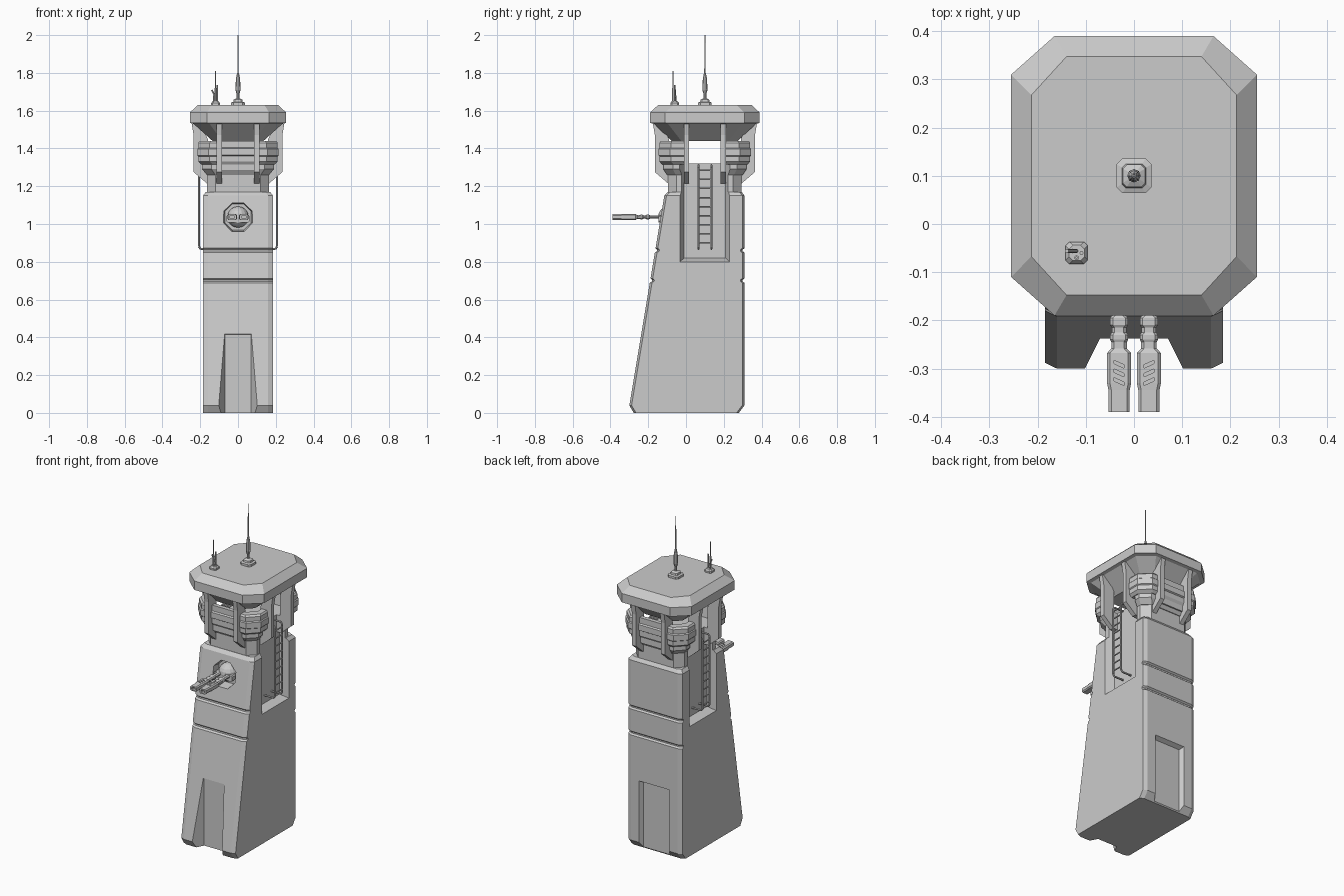
import bpy, bmesh, math
from mathutils import Vector

if "Cube" in bpy.data.objects:
    bpy.data.objects.remove(bpy.data.objects["Cube"])

GREY = (0.6, 0.6, 0.6, 1)
mat = bpy.data.materials.new("plain grey")
mat.use_nodes = True
mat.diffuse_color = GREY
mat.node_tree.nodes["Principled BSDF"].inputs["Base Color"].default_value = GREY
CY = 0.1  # depth centre of the cabin


def finish(name, bm):
    bmesh.ops.recalc_face_normals(bm, faces=bm.faces)
    me = bpy.data.meshes.new(name)
    bm.to_mesh(me)
    bm.free()
    me.materials.append(mat)
    ob = bpy.data.objects.new(name, me)
    bpy.context.collection.objects.link(ob)
    return ob


def add_loft(bm, rings):
    loops = [[bm.verts.new(p) for p in r] for r in rings]
    for a, b in zip(loops, loops[1:]):
        for i in range(len(a)):
            j = (i + 1) % len(a)
            bm.faces.new((a[i], a[j], b[j], b[i]))
    bm.faces.new(loops[0][::-1])
    bm.faces.new(loops[-1])


def loft(name, rings):
    bm = bmesh.new()
    add_loft(bm, rings)
    return finish(name, bm)


def octagon(x0, x1, y0, y1, cx, cy):
    return [(x0 + cx, y0), (x1 - cx, y0), (x1, y0 + cy), (x1, y1 - cy),
            (x1 - cx, y1), (x0 + cx, y1), (x0, y1 - cy), (x0, y0 + cy)]


def deck(hx, hy, cx, cy, z, x=0, y=CY):
    return [(a, b, z) for a, b in octagon(x - hx, x + hx, y - hy, y + hy, cx, cy)]


def upright(hx, hz, c, y, x=0, z=0):
    return [(a, y, b) for a, b in octagon(x - hx, x + hx, z - hz, z + hz, c, c)]


def box_rings(x0, x1, y0, y1, z0, z1):
    return [[(x0, y0, z), (x1, y0, z), (x1, y1, z), (x0, y1, z)] for z in (z0, z1)]


def add_rod(bm, p, q, r, r2=None, seg=8):
    p, q = Vector(p), Vector(q)
    d = q - p
    m = d.to_track_quat("Z", "Y").to_matrix().to_4x4()
    m.translation = (p + q) / 2
    bmesh.ops.create_cone(bm, cap_ends=True, segments=seg, radius1=r,
                          radius2=r if r2 is None else r2, depth=d.length, matrix=m)


def cut(obs, cutters):
    for ob in obs:
        for c in cutters:
            mod = ob.modifiers.new("cut", "BOOLEAN")
            mod.operation, mod.solver, mod.object = "DIFFERENCE", "EXACT", c
        dg = bpy.context.evaluated_depsgraph_get()
        me = bpy.data.meshes.new_from_object(ob.evaluated_get(dg))
        ob.modifiers.clear()
        ob.data = me
    for c in cutters:
        bpy.data.objects.remove(c)


# Tower body: sloping front, upright back, two grooves across both
def front(z):
    return -0.30 + (z - 0.04) / 6


def section(z, inset=0, side=0):
    hx = 0.185 - side
    return [(a, b, z) for a, b in octagon(-hx, hx, front(z) + inset, 0.31 - inset, 0.025, 0.012)]


rings = [section(0, 0.03), section(0.04)]
for g in (0.70, 0.86):
    rings += [section(g - 0.012), section(g - 0.004, 0.01),
              section(g + 0.004, 0.01), section(g + 0.012)]
rings += [section(1.15), section(1.17, 0.015, 0.015)]
body = loft("tower_body", rings)

# Neck under the cabin
neck = loft("neck", [deck(0.165, 0.195, 0.045, 0.045, z) for z in (1.16, 1.30)])
floor = loft("cabin_floor", [deck(0.165, 0.20, 0.045, 0.045, 1.26), deck(0.19, 0.22, 0.05, 0.05, 1.29),
                             deck(0.19, 0.22, 0.05, 0.05, 1.32)])

# Splayed ladder recesses on both sides
recesses = []
for s in (1, -1):
    recesses.append(loft("recess_cutter", [
        [(s * x, CY - w, z), (s * x, CY + w, z), (s * x, CY + w, 1.6), (s * x, CY - w, 1.6)]
        for x, w, z in ((0.135, 0.11, 0.82), (0.21, 0.142, 0.79))]))
cut([body, neck, floor], recesses)

# Front and back doorways and the gun port
front_door = loft("front_door_cutter", [
    [(-w, y, -0.1), (w, y, -0.1), (w, y, h), (-w, y, h)]
    for y, w, h in ((-0.232, 0.068, 0.415), (-0.32, 0.112, 0.45))])
back_door = loft("back_door_cutter", [
    [(-w, y, -0.1), (w, y, -0.1), (w, y, h), (-w, y, h)]
    for y, w, h in ((0.285, 0.09, 0.405), (0.33, 0.115, 0.43))])
GZ = 1.037
port = loft("port_cutter", [upright(r, r, r * 0.586, y, 0, GZ)
                            for r, y in ((0.07, -0.085), (0.08, -0.17))])
cut([body], [front_door, back_door, port])

# Roof with a sloping underside
loft("roof", [deck(0.135, 0.175, 0.05, 0.05, 1.44), deck(0.235, 0.27, 0.085, 0.075, 1.53),
              deck(0.255, 0.29, 0.09, 0.08, 1.535), deck(0.255, 0.29, 0.09, 0.08, 1.59),
              deck(0.213, 0.2475, 0.073, 0.08, 1.63)])

# Corner guards: a banded ring, hollowed, then opened on all four sides
bands = [(1.315, -0.02), (1.33, -0.005), (1.358, -0.005), (1.363, 0), (1.398, 0),
         (1.403, -0.005), (1.43, -0.005), (1.44, -0.012)]
guards = loft("corner_guards", [deck(0.215 + d, 0.245 + d, 0.06, 0.06, z) for z, d in bands])
hollow = loft("hollow_cutter", [deck(0.17, 0.20, 0.05, 0.05, z) for z in (1.30, 1.50)])
side_gap = loft("side_gap_cutter", box_rings(-0.5, 0.5, CY - 0.1, CY + 0.1, 1.2, 1.6))
end_gap = loft("end_gap_cutter", box_rings(-0.1, 0.1, -0.5, 0.7, 1.2, 1.6))
cut([guards], [hollow, side_gap, end_gap])

# Banded parapets at front and back
for name, s in (("front_parapet", -1), ("back_parapet", 1)):
    prof = [(0.19, 1.28), (0.222, 1.28), (0.222, 1.315), (0.232, 1.33), (0.232, 1.36),
            (0.24, 1.365), (0.24, 1.4), (0.23, 1.405), (0.23, 1.44), (0.205, 1.44), (0.19, 1.32)]
    loft(name, [[(x, CY + s * r, z) for r, z in prof] for x in (-0.1, 0.1)])

# Eight support brackets, two on each side
bm = bmesh.new()
for t in (-0.099, 0.099):
    for s in (-1, 1):
        for along_x, out, back in ((True, 0.235, 0.13), (False, 0.265, 0.185)):
            foot = out - 0.07
            prof = [(back, 1.215), (foot, 1.215), (out, 1.275), (out, 1.47), (out + 0.01, 1.53),
                    (out - 0.035, 1.53), (foot - 0.005, 1.45), (foot - 0.005, 1.32), (back, 1.32)]
            sides = []
            for w in (-0.014, 0.014):
                sides.append([(s * r, CY + t * 0.98 + w, z) if along_x else (t + w, CY + s * r, z)
                              for r, z in prof])
            add_loft(bm, sides)
finish("support_brackets", bm)

# Ladders
for name, s in (("left_ladder", 1), ("right_ladder", -1)):
    bm = bmesh.new()
    for y in (0.066, 0.134):
        path = [(0.13, 0.868), (0.198, 0.868), (0.207, 0.88), (0.207, 1.30), (0.198, 1.312), (0.13, 1.312)]
        for a, b in zip(path, path[1:]):
            add_rod(bm, (s * a[0], y, a[1]), (s * b[0], y, b[1]), 0.0055)
    for i in range(9):
        z = 0.9 + i * 0.048
        add_rod(bm, (s * 0.207, 0.066, z), (s * 0.207, 0.134, z), 0.004)
    finish(name, bm)

# Gun mount in the port
bm = bmesh.new()
bmesh.ops.create_uvsphere(bm, u_segments=16, v_segments=10, radius=0.056)
bmesh.ops.translate(bm, verts=bm.verts, vec=(0, -0.092, GZ))
add_loft(bm, [upright(0.062, 0.018, 0.006, y, 0, GZ - 0.01) for y in (-0.08, -0.145)])
finish("gun_mount", bm)

# Twin guns: ringed neck, then a heavy slotted shroud
for name, s in (("left_gun", 1), ("right_gun", -1)):
    x = s * 0.031
    steps = [(-0.13, 0.014, 0.009), (-0.19, 0.014, 0.009), (-0.195, 0.019, 0.012), (-0.21, 0.019, 0.012),
             (-0.215, 0.015, 0.009), (-0.225, 0.015, 0.009), (-0.23, 0.019, 0.012), (-0.24, 0.019, 0.012),
             (-0.245, 0.016, 0.010), (-0.258, 0.016, 0.010), (-0.268, 0.025, 0.016), (-0.33, 0.025, 0.016),
             (-0.345, 0.022, 0.015), (-0.39, 0.022, 0.015)]
    gun = loft(name, [upright(w, h, 0.006, y, x, GZ) for y, w, h in steps])
    slots = []
    for i in range(3):
        y = -0.29 - i * 0.018
        slots.append(loft("slot_cutter", [
            [(x - s * 0.010, y - 0.009, z), (x + s * 0.010, y, z), (x + s * 0.010, y + 0.007, z),
             (x - s * 0.010, y - 0.002, z)] for z in (GZ + 0.011, GZ + 0.03)]))
    bore = loft("bore_cutter", [upright(0.012, 0.008, 0.003, y, x, GZ) for y in (-0.37, -0.4)])
    cut([gun], slots + [bore])

# Main antenna
loft("antenna_base", [deck(0.036, 0.036, 0.012, 0.012, 1.625), deck(0.036, 0.036, 0.012, 0.012, 1.643),
                      deck(0.025, 0.025, 0.008, 0.008, 1.647), deck(0.023, 0.023, 0.008, 0.008, 1.658),
                      deck(0.012, 0.012, 0.004, 0.004, 1.664)])
bm = bmesh.new()
for z0, z1, r0, r1 in ((1.66, 1.69, 0.008, 0.008), (1.69, 1.71, 0.008, 0.014), (1.71, 1.77, 0.014, 0.011),
                       (1.77, 1.80, 0.011, 0.005), (1.80, 2.0, 0.0035, 0.0025)):
    add_rod(bm, (0, CY, z0), (0, CY, z1), r0, r1)
finish("main_antenna", bm)

# Small aerial cluster
AX, AY = -0.119, -0.06
loft("aerial_base", [deck(h, h, 0.008, 0.008, z, AX, AY)
                     for h, z in ((0.023, 1.625), (0.023, 1.64), (0.016, 1.65))])
bm = bmesh.new()
add_rod(bm, (AX, AY - 0.01, 1.645), (AX, AY - 0.01, 1.72), 0.005)
add_rod(bm, (AX, AY - 0.01, 1.72), (AX, AY - 0.01, 1.81), 0.0025)
add_rod(bm, (AX - 0.008, AY + 0.004, 1.645), (AX - 0.008, AY + 0.004, 1.68), 0.005)
add_rod(bm, (AX, AY + 0.004, 1.67), (AX - 0.02, AY + 0.004, 1.71), 0.004)
add_rod(bm, (AX + 0.01, AY, 1.645), (AX + 0.01, AY, 1.735), 0.004)
finish("aerial_cluster", bm)
